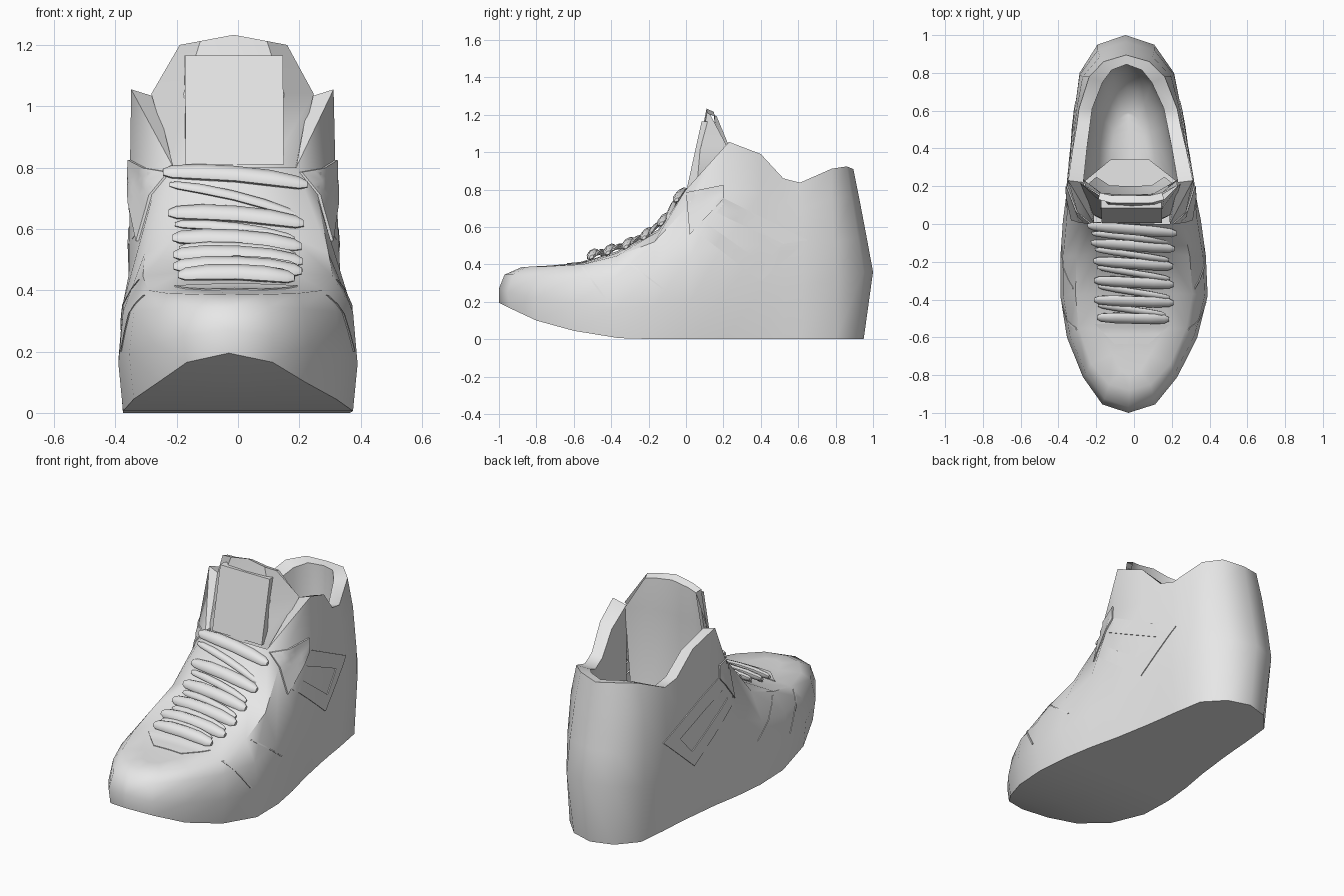
import bpy, bmesh, math
from mathutils import Vector
from mathutils.bvhtree import BVHTree

if "Cube" in bpy.data.objects:
    bpy.data.objects.remove(bpy.data.objects["Cube"])

grey = bpy.data.materials.new("plain_grey")
grey.diffuse_color = (0.8, 0.8, 0.8, 1)
grey.use_nodes = True
grey.node_tree.nodes["Principled BSDF"].inputs["Base Color"].default_value = grey.diffuse_color


def lean(y):
    """Sideways drift of the centre line along the shoe."""
    return -0.03 * min(1, max(0, (-0.4 - y) / 0.6)) - 0.045 * min(1, max(0, (y + 0.3) / 1.3))


def finish(name, bm, angle=32):
    bmesh.ops.remove_doubles(bm, verts=bm.verts, dist=0.0005)
    bmesh.ops.recalc_face_normals(bm, faces=bm.faces)
    for v in bm.verts:
        v.co.x += lean(v.co.y)
    me = bpy.data.meshes.new(name)
    bm.to_mesh(me)
    bm.free()
    me.materials.append(grey)
    ob = bpy.data.objects.new(name, me)
    bpy.context.collection.objects.link(ob)
    bpy.ops.object.select_all(action='DESELECT')
    ob.select_set(True)
    bpy.context.view_layer.objects.active = ob
    bpy.ops.object.shade_smooth_by_angle(angle=math.radians(angle))
    return ob


def face(bm, pts):
    clean = []
    for p in pts:
        p = Vector(p)
        if all((p - q).length > 1e-4 for q in clean):
            clean.append(p)
    if len(clean) > 2:
        bm.faces.new([bm.verts.new(p) for p in clean])


def strip(a, b, s=1):
    """Row of quads between two polylines, mirrored when s is -1."""
    for i in range(len(a) - 1):
        face(bm, [(s * p[0], p[1], p[2]) for p in (a[i], a[i + 1], b[i + 1], b[i])])


# Outlines of one half, toe centre to heel centre, from the sole upwards
sole = [(0, -1, .195), (.14, -.94, .165), (.24, -.8, .1), (.33, -.6, .045), (.375, -.36, .006),
        (.37, -.15, 0), (.345, .03, 0), (.31, .2, 0), (.28, .4, 0), (.265, .52, 0),
        (.255, .62, 0), (.23, .8, 0), (.13, .91, 0), (0, .95, 0)]
low = [(0, -1, .27), (.14, -.955, .25), (.25, -.81, .22), (.345, -.6, .19), (.39, -.38, .16),
       (.385, -.17, .18), (.365, .02, .2), (.335, .2, .22), (.305, .4, .25), (.29, .52, .27),
       (.28, .62, .28), (.25, .8, .33), (.15, .95, .36), (0, 1, .36)]
mid = [(0, -.97, .345), (.13, -.925, .345), (.235, -.79, .34), (.33, -.59, .33), (.375, -.38, .33),
       (.37, -.17, .36), (.345, .03, .45), (.335, .2, .5), (.31, .4, .5), (.295, .52, .5),
       (.28, .62, .5), (.25, .79, .52), (.15, .92, .54), (0, .965, .55)]
high = [(0, -.88, .385), (.11, -.85, .387), (.21, -.74, .39), (.285, -.55, .4), (.31, -.37, .445),
        (.3, -.17, .52), (.27, 0, .7), (.335, .2, .8), (.3, .4, .78), (.285, .52, .7),
        (.27, .62, .7), (.235, .78, .75), (.14, .885, .76), (0, .925, .76)]
edge = [(0, -.8, .39), (.05, -.78, .39), (.1, -.69, .395), (.17, -.56, .405), (.18, -.37, .46),
        (.18, -.15, .575), (.2, 0, .8), (.33, .23, 1.055), (.3, .4, .99), (.275, .52, .86),
        (.26, .61, .837), (.2, .78, .912), (.12, .86, .924), (0, .895, .91)]
spine = [(0, -.8, .39), (0, -.75, .392), (0, -.66, .4), (0, -.56, .41), (0, -.37, .47),
         (0, -.15, .585), (0, 0, .8)]
rim = [(.25, .22, 1.03), (.225, .4, .965), (.205, .52, .85), (.19, .61, .825), (.13, .75, .895),
       (.08, .815, .912), (0, .845, .905)]

# Body: sole, sides, forefoot, padded collar and bowl-shaped lining
bm = bmesh.new()
levels = [sole, low, mid, high, edge]
bowl = [rim] + [[(x * k, .42 + (y - .42) * k, z) for x, y, _ in rim]
                for k, z in ((.99, .65), (.92, .42), (.7, .28), (.4, .22))]
for s in (1, -1):
    for a, b in zip(levels, levels[1:]):
        strip(a, b, s)
    strip(edge[:7], spine, s)
    strip(edge[7:], rim, s)
    for a, b in zip(bowl, bowl[1:]):
        strip(a, b, s)
    strip(bowl[-1], [(0, y, z) for x, y, z in bowl[-1]], s)
    strip(sole, [(0, y, z) for x, y, z in sole], s)
    # inside of the collar flap beside the tongue
    face(bm, [(s * p[0], p[1], p[2]) for p in (edge[6], edge[7], rim[0], (.2, .06, .8))])
bmesh.ops.remove_doubles(bm, verts=bm.verts, dist=0.0005)
bmesh.ops.recalc_face_normals(bm, faces=bm.faces)
skin = BVHTree.FromBMesh(bm)
finish("shoe_body", bm, 50)

# Tongue: front sheet rolled over the top into the back sheet
# (z, half width, centre y, edge y, crown rise)
rows = [(.74, .19, 0, .04, 0), (.82, .205, .012, .05, 0), (1.04, .265, .07, .215, 0),
        (1.2, .175, .11, .13, .033), (1.19, .165, .15, .165, .025),
        (1.02, .25, .155, .235, 0), (.6, .24, .14, .2, 0), (.25, .18, .2, .25, 0)]
cols = [-1, -.62, 0, .62, 1]
bm = bmesh.new()
grid = [[(w * c, yc + (ye - yc) * abs(c) ** 5, z + rise * (1 - abs(c))) for c in cols]
        for z, w, yc, ye, rise in rows]
for a, b in zip(grid, grid[1:]):
    strip(a, b)
finish("tongue", bm)

# Tongue patch
bm = bmesh.new()
bmesh.ops.create_cube(bm, size=1)
for v in bm.verts:
    up = v.co.z + .5
    v.co = Vector((v.co.x * .32, .028 + .078 * up + .045 * v.co.y, .81 + .355 * up))
finish("tongue_patch", bm)


def plate(name, corners, side, lift=.005, n=6):
    """Thin panel laid on the skin; side 0 looks down, otherwise from +x or -x."""
    global bm
    a, b, c, d = [Vector(p) for p in corners]
    axis = Vector((side, 0, 0 if side else 1))
    top = {}
    for i in range(n + 1):
        for j in range(n + 1):
            p = a.lerp(b, i / n).lerp(d.lerp(c, i / n), j / n)
            start = Vector((side, p.x, p.y)) if side else Vector((p.x, p.y, 2))
            hit = skin.ray_cast(start, -axis)[0]
            if hit is not None and (not side or hit.x * side > .15):
                top[i, j] = hit
    bm = bmesh.new()
    rims = {}
    for i in range(n):
        for j in range(n):
            q = ((i, j), (i + 1, j), (i + 1, j + 1), (i, j + 1))
            if all(k in top for k in q):
                face(bm, [top[k] + axis * lift for k in q])
                for k, m in zip(q, q[1:] + q[:1]):
                    key = tuple(sorted((k, m)))
                    rims[key] = rims.get(key, 0) + 1
    # side walls along the border
    for (k, m), count in rims.items():
        if count == 1:
            face(bm, [top[k] + axis * lift, top[m] + axis * lift,
                      top[m] - axis * .004, top[k] - axis * .004])
    finish(name, bm, 40)


# Side strap with its open window, eyelet flap and forefoot seams
for s, tag in ((1, "right"), (-1, "left")):
    plate("eyelet_flap_" + tag, [(0, .785), (.2, .825), (.2, .75), (.02, .56)], s, .009)
    plate("strap_top_" + tag, [(.18, .765), (.65, .53), (.52, .51), (.11, .7)], s)
    plate("strap_bottom_" + tag, [(.08, .64), (.42, .4), (.4, .31), (.03, .595)], s)
    plate("strap_end_" + tag, [(.52, .51), (.65, .53), (.4, .31), (.42, .4)], s)
    plate("toe_seam_" + tag, [(-.56, .385), (-.548, .385), (-.413, .2), (-.425, .2)], s, .004)
    plate("side_seam_" + tag, [(-.345, .435), (-.333, .435), (-.118, .27), (-.13, .27)], s, .004)

# Throat piece in front of the laces
plate("throat_piece", [(-.2, -.53), (.2, -.53), (.09, -.635), (-.09, -.635)], 0, .004)


def lace(name, p, q, r, bow=.014):
    """Flattened eight-sided cord, thinner at its ends."""
    global bm
    p, q = Vector(p), Vector(q)
    bm = bmesh.new()
    rings = []
    for t, k in ((0, .4), (.06, .8), (.25, 1), (.5, 1), (.75, 1), (.94, .8), (1, .4)):
        c = p.lerp(q, t)
        c.z += bow * (1 - (2 * t - 1) ** 2)
        ring = []
        for i in range(8):
            a = math.tau * i / 8
            u, v = k * r * math.cos(a), .6 * k * r * math.sin(a)
            ring.append((c.x, c.y + .75 * u - .6 * v, c.z + .6 * u + .75 * v))
        rings.append(ring)
    for a, b in zip(rings, rings[1:]):
        strip(a + a[:1], b + b[:1])
    face(bm, rings[0])
    face(bm, rings[-1])
    finish(name, bm, 45)


# Laces: thick bars with thin crossings between them
bars = [(-.5, .445, .19), (-.41, .47, .21), (-.31, .505, .21), (-.21, .557, .21),
        (-.115, .635, .22), (-.03, .765, .235)]
for i, (y, z, w) in enumerate(bars):
    tilt = .005 + .003 * i
    lace("lace_bar_%d" % (i + 1), (-w, y + tilt, z + tilt), (w, y - tilt, z - tilt), .036)
    if i:
        y0, z0, w0 = bars[i - 1]
        lace("lace_cross_%d" % i, (-w + .02, y - .02, z - .02), (w0 - .02, y0 + .02, z0 + .01), .022)
